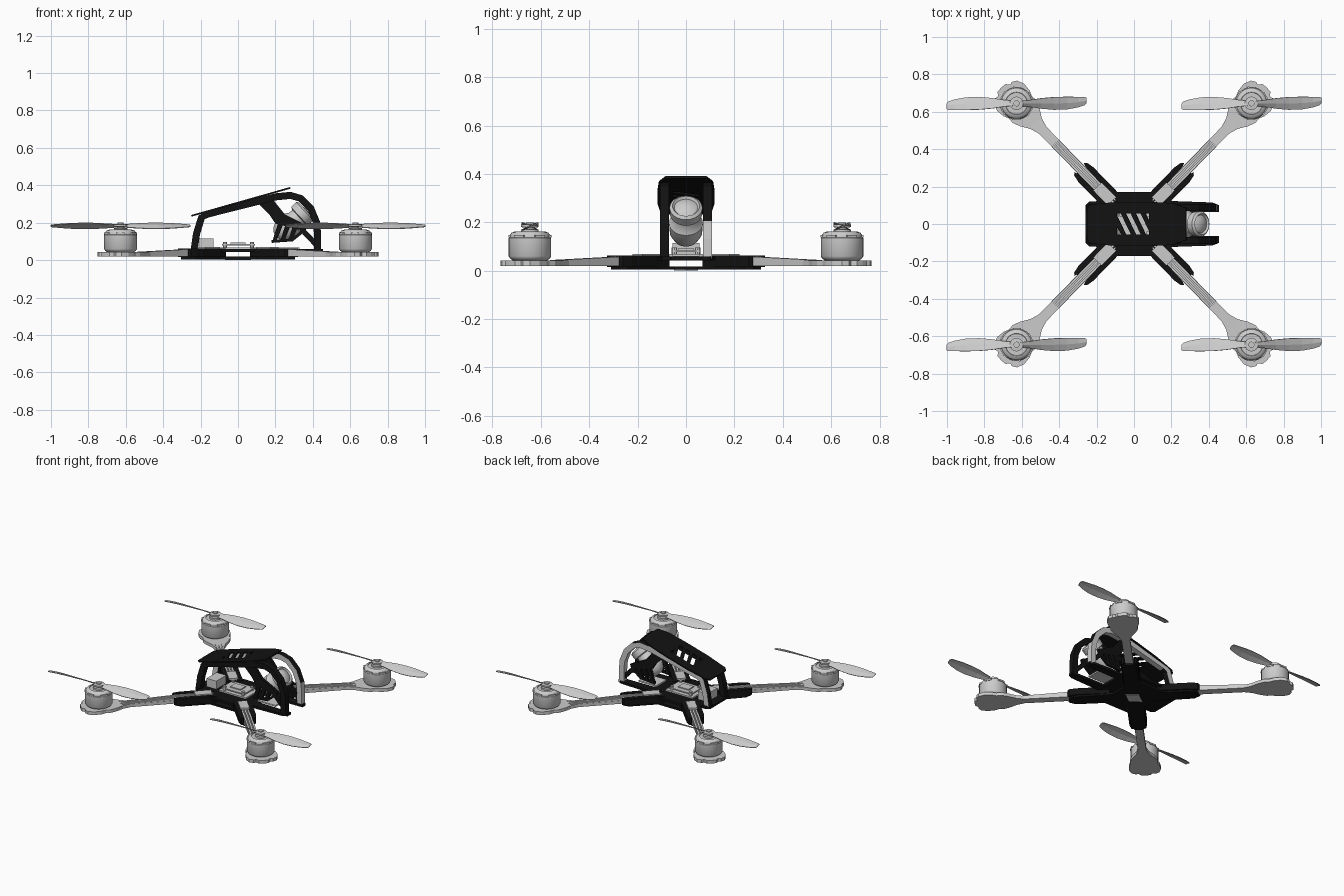
import bpy, bmesh
from math import sin, cos, pi, atan2, radians
from mathutils import Matrix, Vector

if "Cube" in bpy.data.objects:
    bpy.data.objects.remove(bpy.data.objects["Cube"])

black = bpy.data.materials.new("black_carbon")
black.diffuse_color = (0.006, 0.006, 0.006, 1)
black.use_nodes = True
black.node_tree.nodes["Principled BSDF"].inputs["Base Color"].default_value = black.diffuse_color
I = Matrix.Identity(4)


def finish(name, bm, mat=None, M=I, smooth=False):
    bmesh.ops.recalc_face_normals(bm, faces=bm.faces)
    me = bpy.data.meshes.new(name)
    bm.to_mesh(me)
    bm.free()
    me.transform(M)
    ob = bpy.data.objects.new(name, me)
    bpy.context.collection.objects.link(ob)
    if mat:
        me.materials.append(mat)
    if smooth:
        bpy.ops.object.select_all(action='DESELECT')
        ob.select_set(True)
        bpy.context.view_layer.objects.active = ob
        bpy.ops.object.shade_smooth_by_angle(angle=radians(35))
    return ob


def prism(name, pts, lo, hi, axis='z', mat=None, M=I):
    """Extrude an outline: (x, y) along z, or (x, z) along y."""
    bm = bmesh.new()
    place = (lambda p, h: (p[0], p[1], h)) if axis == 'z' else (lambda p, h: (p[0], h, p[1]))
    a = [bm.verts.new(place(p, lo)) for p in pts]
    b = [bm.verts.new(place(p, hi)) for p in pts]
    bm.faces.new(a)
    bm.faces.new(b[::-1])
    for i in range(len(pts)):
        j = (i + 1) % len(pts)
        bm.faces.new((a[i], a[j], b[j], b[i]))
    return finish(name, bm, mat, M)


def box(name, x0, x1, y0, y1, z0, z1, mat=None, M=I):
    return prism(name, [(x0, y0), (x1, y0), (x1, y1), (x0, y1)], z0, z1, 'z', mat, M)


def ribbon(path, w):
    """Outline of a strip of width w that follows a 2D path."""
    P = [Vector(p) for p in path]
    left, right = [], []
    for i, p in enumerate(P):
        d = (P[min(i + 1, len(P) - 1)] - P[max(i - 1, 0)]).normalized()
        n = Vector((-d.y, d.x)) * w / 2
        left.append(p + n)
        right.append(p - n)
    return left + right[::-1]


def lathe(name, prof, M=I, n=28, mat=None):
    bm = bmesh.new()
    vs = [bm.verts.new((r, 0, h)) for r, h in prof]
    es = [bm.edges.new(e) for e in zip(vs, vs[1:])]
    bmesh.ops.spin(bm, geom=vs + es, axis=(0, 0, 1), cent=(0, 0, 0), angle=2 * pi, steps=n)
    bmesh.ops.remove_doubles(bm, verts=bm.verts, dist=1e-5)
    return finish(name, bm, mat, M, True)


def mirrored(half):
    return half + [(x, -y) for x, y in reversed(half) if y != 0]


def propeller(name, M):
    # two twisted blades: radius, chord, pitch angle, sweep
    sections = [(.02, .03, 30, 0), (.07, .042, 32, 0), (.13, .062, 28, 0), (.2, .074, 25, 0),
                (.27, .072, 22, .002), (.33, .058, 18, .007), (.365, .045, 15, .013), (.373, .03, 14, .016)]
    bm = bmesh.new()
    for s in (1, -1):
        rows = []
        for r, c, a, off in sections:
            a = radians(a)
            rows.append([bm.verts.new((s * r, s * (off + k * c * cos(a)), k * c * sin(a) + b))
                         for k, b in ((-.5, 0), (0, .004), (.5, 0))])
        for p, q in zip(rows, rows[1:]):
            for k in (0, 1):
                bm.faces.new((p[k], p[k + 1], q[k + 1], q[k]))
    ob = finish(name, bm, None, M)
    m = ob.modifiers.new("thickness", 'SOLIDIFY')
    m.thickness, m.offset = .004, 0


# Arms, motors and propellers at the four corners
MX, MY, D = .628, .645, .90
arm = mirrored([(.16, .027), (.70, .027), (.75, .042), (.80, .072), (.84, .088), (.87, .085), (.90, .098),
                (.945, .102), (.985, .088), (1.0, .062), (.995, .045), (1.015, .03), (1.018, 0)])
motor = [(0, .042), (.07, .042), (.082, .05), (.088, .06), (.088, .135), (.083, .138), (.083, .147),
         (.076, .157), (.06, .163), (.058, .158), (.036, .158), (.036, .17), (.02, .172),
         (.02, .178), (.036, .18), (.036, .19), (.016, .192), (.016, .2), (0, .2)]
for sx in (-1, 1):
    for sy in (-1, 1):
        tag = ("rear" if sx < 0 else "front") + ("_right" if sy < 0 else "_left")
        R = Matrix.Rotation(atan2(sy * MY, sx * MX), 4, 'Z')
        T = Matrix.Translation((sx * MX, sy * MY, 0))
        prism("arm_" + tag, arm, .02, .042, 'z', None, R)
        for v in (-.019, 0, .019):
            prism("arm_rib_" + tag, [(.16, .03), (.16, .058), (.4, .058), (.76, .044), (.76, .03)],
                  v - .006, v + .006, 'y', None, R)
        for s in (-1, 1):
            prism("arm_clamp_" + tag, [(.15, s * .02), (.39, s * .026), (.42, s * .034), (.41, s * .048),
                                       (.37, s * .056), (.15, s * .056)], .016, .062, 'z', black, R)
        box("clamp_pad_" + tag, .17, .28, -.03, .03, .055, .07, None, R)
        lathe("motor_" + tag, motor, T)
        for i in range(6):
            box("motor_vent_" + tag, .08, .0885, -.022, .022, .137, .148, None,
                T @ Matrix.Rotation(i * pi / 3 + .5, 4, 'Z'))
        propeller("propeller_" + tag, T @ Matrix.Translation((0, 0, .183)))

# Bottom plate (cross shape) and its centre pad
q = [(.13, .05), (.17, .10), (.30, .24), (.305, .28), (.27, .31), (.23, .30), (.10, .17)]
right = [(x, -y) for x, y in reversed(q)] + q
prism("bottom_plate", right + [(-x, -y) for x, y in right], .004, .018, 'z', black)
prism("bottom_pad", [(.07, 0), (0, .05), (-.07, 0), (0, -.05)], 0, .006)

# Main deck with two forward rails
deck = mirrored([(-.26, 0), (-.26, .10), (-.24, .12), (-.13, .125), (-.10, .172), (.10, .172),
                 (.14, .125), (.42, .115), (.455, .10), (.455, .065), (.20, .06), (.20, 0)])
prism("main_deck", deck, .042, .058, 'z', black)

# Side frames: rear strut, roof rail and rounded front hoop
hoop = ribbon([(-.235, .05), (-.222, .14), (-.195, .228), (-.16, .247), (.05, .30), (.2, .338), (.28, .346),
               (.335, .33), (.39, .275), (.42, .2), (.426, .13), (.426, .05)], .038)
for s in (-1, 1):
    side = "left" if s > 0 else "right"
    lo, hi = sorted((s * .07, s * .108))
    ob = prism("side_frame_" + side, hoop, lo, hi, 'y', None if s > 0 else black)
    if s > 0:   # grey sides, black upper faces and rear
        me = ob.data
        grey = bpy.data.materials.new("frame_grey")
        grey.diffuse_color = (.6, .6, .6, 1)
        grey.use_nodes = True
        grey.node_tree.nodes["Principled BSDF"].inputs["Base Color"].default_value = grey.diffuse_color
        me.materials.append(grey)
        me.materials.append(black)
        for f in me.polygons:
            f.material_index = 1 if f.normal.z > .3 or f.center.x < -.15 else 0
    # camera bracket and its slats
    lo, hi = sorted((s * .074, s * .092))
    prism("camera_bracket_" + side, [(.11, .30), (.19, .32), (.25, .245), (.37, .185), (.36, .155), (.2, .195),
                                     (.17, .24)], lo, hi, 'y', black)
    for k in range(3):
        x = .185 + .042 * k
        prism("bracket_slat_" + side, [(x, .105), (x + .022, .105), (x + .06, .2), (x + .03, .2)],
              lo, hi, 'y', black)
    prism("bracket_foot_" + side, ribbon([(.18, .1), (.29, .108), (.36, .165)], .016), lo, hi, 'y', black)
    prism("front_brace_" + side, ribbon([(.34, .165), (.425, .075)], .028), lo, hi, 'y', black)

# Slanted roof plate with open diagonal slots
roof = Matrix.Translation((.015, 0, .312)) @ Matrix.Rotation(-atan2(.15, .53), 4, 'Y')
prism("roof_rear", mirrored([(-.275, 0), (-.275, .085), (-.255, .105), (-.11, .118), (-.11, 0)]),
      -.005, .004, 'z', black, roof)
prism("roof_front", mirrored([(.07, 0), (.07, .118), (.2, .112), (.275, .085), (.275, 0)]),
      -.005, .004, 'z', black, roof)
for s in (-1, 1):
    lo, hi = sorted((s * .055, s * .118))
    box("roof_edge", -.115, .08, lo, hi, -.005, .004, black, roof)
for k in range(4):
    x = -.145 + .055 * k
    prism("roof_slat", [(x, .06), (x + .027, .06), (x + .087, -.06), (x + .06, -.06)], -.005, .004, 'z', black, roof)

# Tilted camera with lens
cam = Matrix.Translation((.27, 0, .18)) @ Matrix.Rotation(radians(47), 4, 'Y')
lathe("camera", [(0, -.085), (.03, -.08), (.052, -.062), (.067, -.03), (.07, .025), (.052, .05), (.05, .075),
                 (.066, .08), (.068, .118), (.056, .128), (.048, .118), (.03, .128), (0, .133)], cam)
box("camera_base", .19, .33, -.055, .055, .058, .068)

# Electronics: receiver box and flight board on standoffs
box("receiver", -.205, -.13, -.055, .055, .058, .115)
box("power_board", -.1, .11, -.07, .07, .058, .068)
box("flight_board", -.085, .09, -.06, .06, .078, .086)
box("board_chip", -.04, .04, -.03, .03, .086, .093)
for x in (-.07, .075):
    for y in (-.048, .048):
        lathe("standoff", [(0, .06), (.011, .06), (.011, .096), (0, .096)], Matrix.Translation((x, y, 0)), 8)
